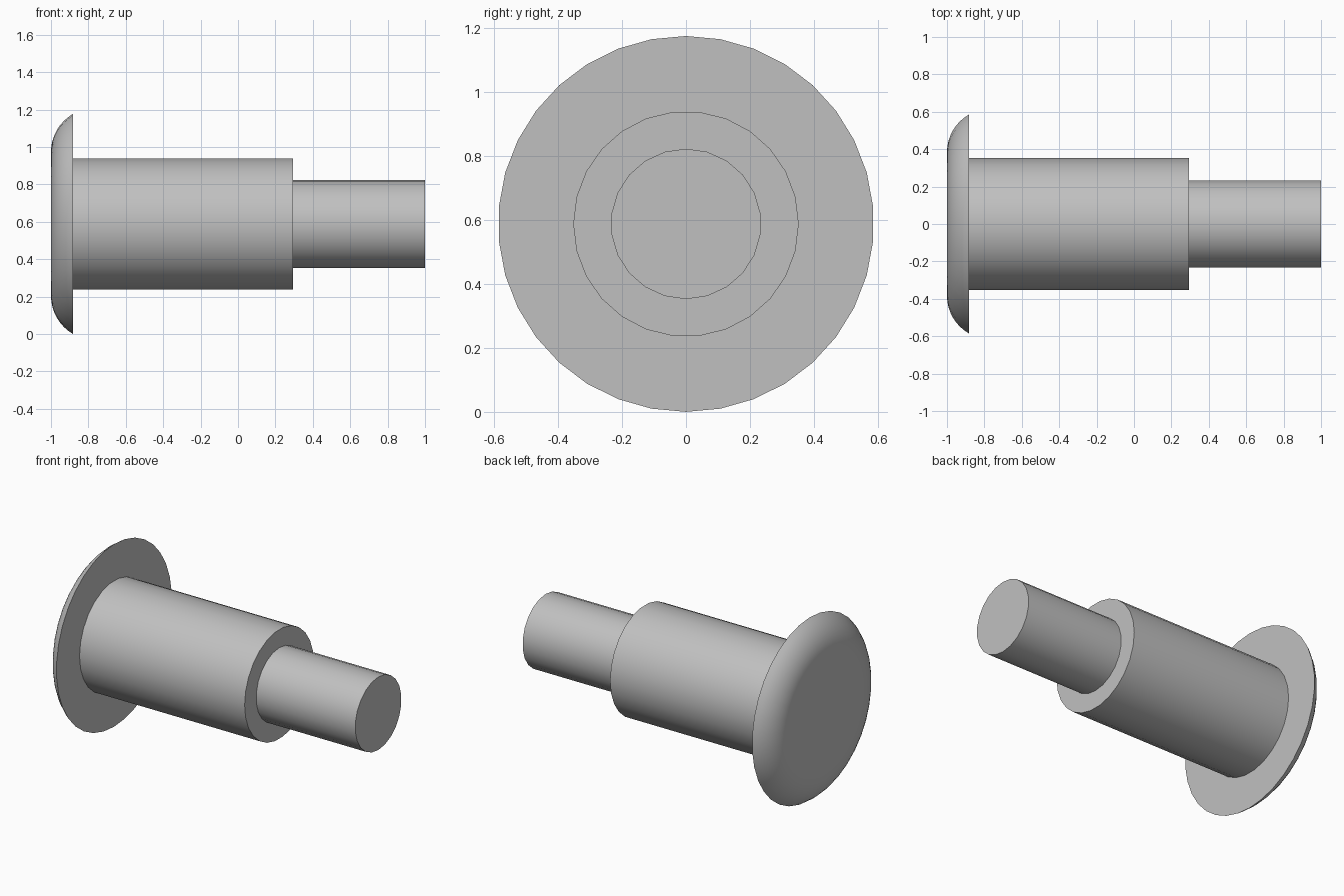
import bpy
import bmesh
from math import cos, sin, pi, radians, sqrt

cube = bpy.data.objects.get("Cube")
if cube:
    bpy.data.objects.remove(cube, do_unlink=True)

UNIT = 2 / 17           # the whole rivet is 17 units long
AXIS_Z = 5 * UNIT       # head radius lifts the axis off the ground

grey = bpy.data.materials.new("plain grey")
grey.use_nodes = True
colour = (0.53, 0.53, 0.53, 1)
grey.diffuse_color = colour
grey.node_tree.nodes["Principled BSDF"].inputs["Base Color"].default_value = colour


def turned_part(name, profile, sides, start_angle, cap_start):
    """Revolve (x, radius) points in units about the long axis and cap the ends."""
    bm = bmesh.new()
    angles = [start_angle + 2 * pi * i / sides for i in range(sides)]
    rings = [[bm.verts.new((x * UNIT - 1, r * UNIT * cos(a), AXIS_Z + r * UNIT * sin(a)))
              for a in angles] for x, r in profile]
    for near, far in zip(rings, rings[1:]):
        for i in range(sides):
            j = (i + 1) % sides
            bm.faces.new((near[i], far[i], far[j], near[j]))
    bm.faces.new(rings[-1])
    if cap_start:
        bm.faces.new(rings[0][::-1])
    bmesh.ops.recalc_face_normals(bm, faces=bm.faces)
    mesh = bpy.data.meshes.new(name)
    bm.to_mesh(mesh)
    bm.free()
    mesh.materials.append(grey)
    obj = bpy.data.objects.new(name, mesh)
    bpy.context.collection.objects.link(obj)
    bpy.ops.object.select_all(action="DESELECT")
    obj.select_set(True)
    bpy.context.view_layer.objects.active = obj
    bpy.ops.object.shade_smooth_by_angle(angle=radians(30))
    return obj


# Head: flat end with a rounded rim, radius two units
STEPS = 8
rim = [(2 - 2 * cos(t), 5 - sqrt(3) + 2 * sin(t))
       for t in (pi / 3 * i / STEPS for i in range(STEPS + 1))]
turned_part("head", rim, 34, pi / 2, True)

# Shoulder and the thinner pin
turned_part("shoulder", [(1, 3), (11, 3)], 26, 0, False)
turned_part("pin", [(11, 2), (17, 2)], 22, pi / 2, False)
